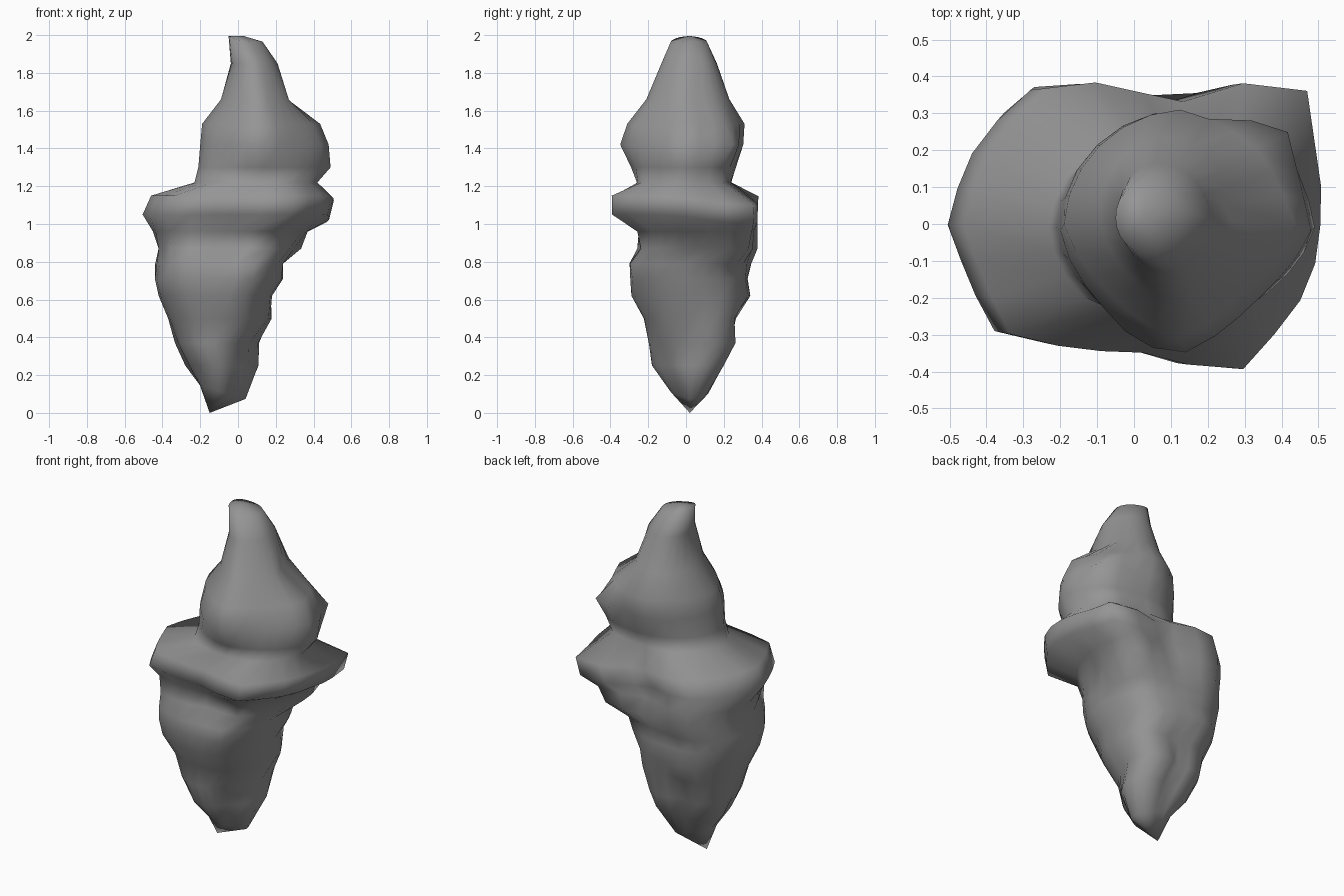
import bpy, bmesh, math
from mathutils import Vector

SEG = 24

# Cross-sections: height, left x, right x, front y, back y, amount of the angular rim outline
SECTIONS = [
    (0.11, -0.20, 0.04, -0.08, 0.12, 0.0),
    (0.25, -0.26, 0.08, -0.18, 0.17, 0.0),
    (0.37, -0.32, 0.07, -0.20, 0.22, 0.1),
    (0.50, -0.37, 0.17, -0.23, 0.27, 0.2),
    (0.62, -0.42, 0.18, -0.30, 0.345, 0.3),
    (0.71, -0.44, 0.24, -0.31, 0.32, 0.4),
    (0.79, -0.43, 0.25, -0.32, 0.33, 0.5),
    (0.87, -0.42, 0.34, -0.27, 0.37, 0.7),
    (0.96, -0.45, 0.37, -0.28, 0.38, 0.9),
    (1.05, -0.505, 0.48, -0.39, 0.385, 1.0),
    (1.15, -0.46, 0.505, -0.40, 0.39, 1.0),
    (1.22, -0.23, 0.42, -0.27, 0.25, 0.3),
    (1.30, -0.21, 0.49, -0.29, 0.27, 0.0),
    (1.42, -0.20, 0.48, -0.345, 0.31, 0.0),
    (1.53, -0.19, 0.44, -0.31, 0.31, 0.0),
    (1.66, -0.09, 0.31, -0.21, 0.23, 0.0),
    (1.85, -0.035, 0.21, -0.13, 0.16, 0.0),
    (1.965, -0.05, 0.13, -0.08, 0.11, 0.0),
]

# Rim outline compared with an ellipse, every 15 degrees from +x
RIM = [1.0, 1.04, 1.12, 1.31, 1.14, 1.05, 1.01, 1.03, 1.09, 1.03, 1.0, 0.98,
       1.0, 0.96, 0.98, 1.05, 0.95, 0.89, 0.87, 1.0, 1.16, 1.08, 1.05, 1.02]

# Fullness of the four diagonals: height, back right, back left, front left, front right
DIAGONALS = [
    (0.00, 0.0, 0.0, 0.0, 0.0),
    (0.11, 0.0, 0.1, 0.0, -0.3),
    (0.25, 0.40, 0.30, 0.10, -0.25),
    (0.37, 0.45, 0.22, 0.05, -0.05),
    (0.50, 0.12, 0.07, 0.02, 0.0),
    (0.62, 0.0, 0.03, 0.03, 0.0),
    (0.79, 0.0, 0.14, 0.05, 0.0),
    (0.87, 0.03, 0.10, 0.15, -0.08),
    (0.96, 0.0, 0.05, 0.08, -0.08),
    (1.05, 0.0, 0.0, 0.0, 0.0),
    (1.22, 0.0, 0.0, 0.0, -0.05),
    (1.42, -0.05, 0.0, -0.09, -0.19),
    (1.55, -0.10, -0.03, -0.15, -0.20),
    (1.70, -0.06, 0.10, -0.05, -0.12),
    (1.85, -0.05, 0.12, 0.0, -0.08),
    (2.00, 0.0, 0.0, 0.0, 0.0),
]

# Dents (negative) and lumps (positive): centre, radius, depth
BUMPS = [
    ((0.33, 0.06, 1.65), 0.11, -0.06),
    ((0.37, 0.22, 1.42), 0.09, 0.07),
    ((0.22, 0.29, 1.40), 0.07, -0.03),
    ((0.02, -0.32, 1.42), 0.09, 0.02),
    ((0.14, 0.37, 1.17), 0.10, -0.07),
    ((0.04, 0.36, 1.00), 0.12, -0.09),
    ((0.33, 0.02, 0.85), 0.09, -0.05),
    ((-0.38, -0.12, 0.86), 0.07, -0.03),
    ((-0.24, -0.14, 0.27), 0.08, -0.02),
    ((-0.05, 0.32, 0.50), 0.10, -0.04),
    ((0.0, -0.26, 0.80), 0.08, -0.02),
]


def fullness(z, a):
    """Extra radius at height z and angle a, peaking on the diagonals."""
    for lo, hi in zip(DIAGONALS, DIAGONALS[1:]):
        if lo[0] <= z <= hi[0]:
            t = (z - lo[0]) / (hi[0] - lo[0])
            total = 0
            for d in range(4):
                c = math.cos(a - math.pi / 4 - d * math.pi / 2)
                w = max(0, 2 * c * c - 1) if c > 0 else 0
                total += w * (lo[d + 1] * (1 - t) + hi[d + 1] * t)
            return total
    return 0


grey = bpy.data.materials.new("stone grey")
grey.diffuse_color = (0.30, 0.30, 0.30, 1)

bm = bmesh.new()
rings = []
for i, (z, x0, x1, y0, y1, rim) in enumerate(SECTIONS):
    ring = []
    for k in range(SEG):
        a = 2 * math.pi * k / SEG
        f = 1 + rim * (RIM[k] - 1) + fullness(z, a)
        x = (x0 + x1) / 2 + (x1 - x0) / 2 * f * math.cos(a)
        y = (y0 + y1) / 2 + (y1 - y0) / 2 * f * math.sin(a)
        h = z
        if i == len(SECTIONS) - 1:      # slanted crown
            h = 1.98 - 0.16 * (x - 0.04) - 1.5 * (y - 0.015) ** 2
        elif i == 0:                    # slanted foot
            h = z - 0.3 * (x + 0.08)
        elif rim == 1.0:                # rim sags at the back right corner
            h -= 0.05 * max(0, math.cos(a - 0.8)) ** 4
        p = Vector((x, y, h))
        axis = Vector(((x0 + x1) / 2, (y0 + y1) / 2, h))
        for c, r, d in BUMPS:
            p += (p - axis).normalized() * d * math.exp(-((p - Vector(c)).length / r) ** 2)
        ring.append(bm.verts.new(p))
    rings.append(ring)

# Skin between the sections, pointed foot, closed crown
for lo, hi in zip(rings, rings[1:]):
    for k in range(SEG):
        n = (k + 1) % SEG
        bm.faces.new((lo[k], lo[n], hi[n], hi[k]))
tip = bm.verts.new((-0.15, 0.02, 0.0))
crown = bm.verts.new((0.03, 0.02, 1.995))
for k in range(SEG):
    n = (k + 1) % SEG
    bm.faces.new((tip, rings[0][n], rings[0][k]))
    bm.faces.new((crown, rings[-1][k], rings[-1][n]))
bmesh.ops.recalc_face_normals(bm, faces=bm.faces)

# Smooth shading over the whole lump
for face in bm.faces:
    face.smooth = True

mesh = bpy.data.meshes.new("rock_body")
bm.to_mesh(mesh)
bm.free()
mesh.materials.append(grey)
body = bpy.data.objects.new("rock_body", mesh)
bpy.context.collection.objects.link(body)
